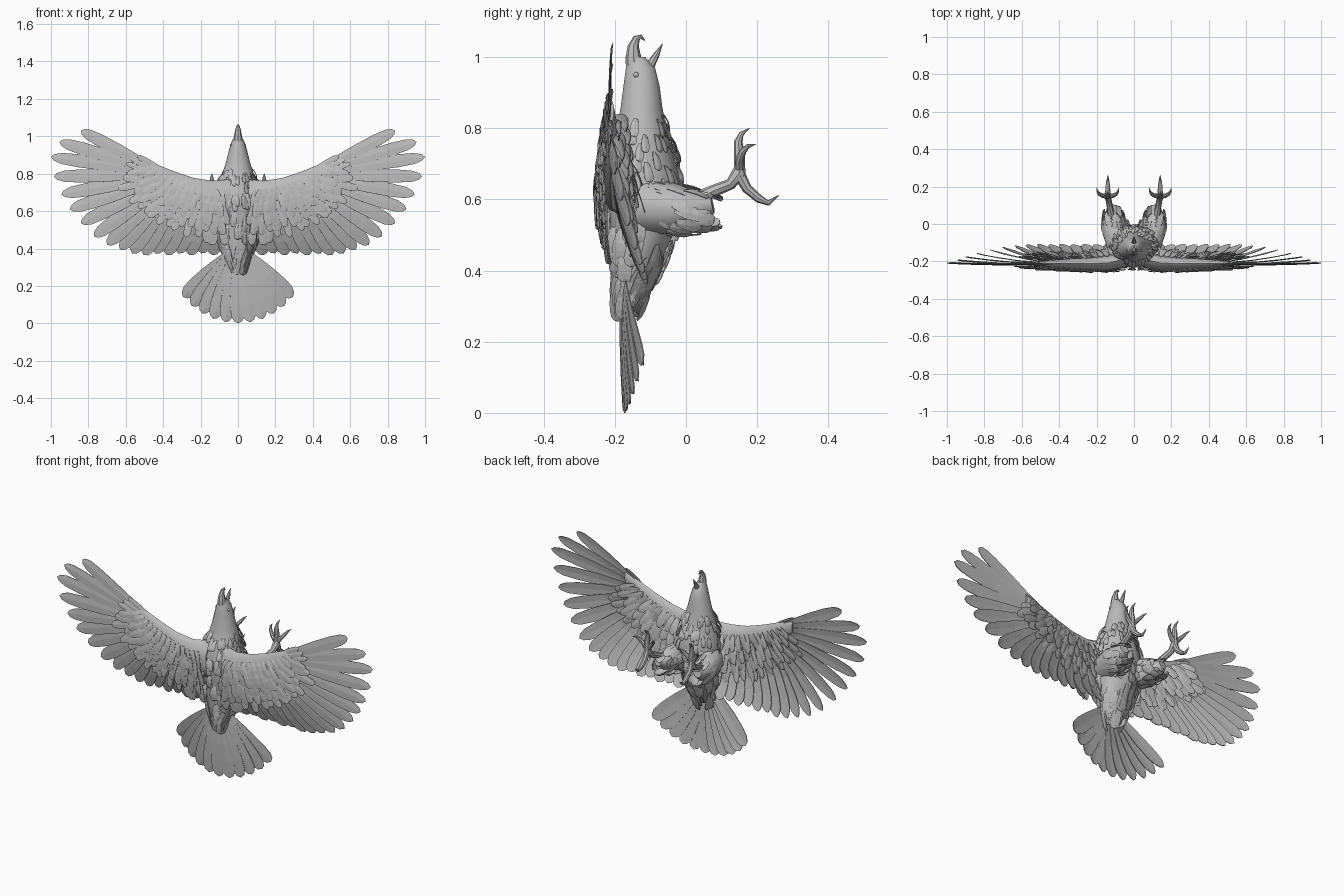
import bpy, bmesh, math, random
from mathutils import Vector as V

random.seed(4)
if "Cube" in bpy.data.objects:
    bpy.data.objects.remove(bpy.data.objects["Cube"])

grey = bpy.data.materials.new("plumage_grey")
grey.use_nodes = True
grey.diffuse_color = (0.5, 0.5, 0.5, 1)
grey.node_tree.nodes["Principled BSDF"].inputs["Base Color"].default_value = (0.5, 0.5, 0.5, 1)


def finish(name, bm, mirror=False, sheet=0, smooth=False):
    if not sheet:
        bmesh.ops.recalc_face_normals(bm, faces=bm.faces)
    mesh = bpy.data.meshes.new(name)
    bm.to_mesh(mesh)
    bm.free()
    mesh.materials.append(grey)
    ob = bpy.data.objects.new(name, mesh)
    bpy.context.collection.objects.link(ob)
    if smooth:
        bpy.ops.object.select_all(action='DESELECT')
        ob.select_set(True)
        bpy.context.view_layer.objects.active = ob
        bpy.ops.object.shade_smooth_by_angle(angle=math.radians(40))
    if sheet:
        mod = ob.modifiers.new("thickness", 'SOLIDIFY')
        mod.thickness = sheet
        mod.offset = 0
    if mirror:
        mod = ob.modifiers.new("mirror", 'MIRROR')
        mod.use_mirror_merge = False
    return ob


def loft(bm, rings):
    """Skin a list of point rings and cap both ends."""
    rows = [[bm.verts.new(p) for p in ring] for ring in rings]
    n = len(rows[0])
    for a, b in zip(rows, rows[1:]):
        for i in range(n):
            j = (i + 1) % n
            bm.faces.new((a[i], a[j], b[j], b[i]))
    bm.faces.new(rows[0])
    bm.faces.new(rows[-1])


def tube(bm, path, sides=8):
    """Round tube through (x, y, z, radius) points."""
    pts = [V(p[:3]) for p in path]
    rings = []
    for i, p in enumerate(pts):
        d = pts[min(i + 1, len(pts) - 1)] - pts[max(i - 1, 0)]
        u = d.cross(V((1, 0, 0))).normalized()
        w = d.cross(u).normalized()
        r = path[i][3]
        rings.append([p + r * (u * math.cos(a) + w * math.sin(a))
                      for a in (k * math.tau / sides for k in range(sides))])
    loft(bm, rings)


BLADE = ((0, .4), (.25, .75), (.5, .95), (.75, 1), (.9, .85), (.97, .5))


def feather(bm, base, tip, width, normal, bow=0.0, tilt=.003):
    """Leaf-shaped blade with a raised midrib."""
    d = tip - base
    side = d.cross(normal).normalized()
    up = side.cross(d).normalized()
    rows = []
    for t, w in BLADE:
        c = base + d * t + up * bow * math.sin(math.pi * t)
        s = side * w * width / 2
        rows.append([bm.verts.new(p) for p in (c - s - up * tilt, c + up * .002, c + s + up * tilt)])
    for a, b in zip(rows, rows[1:]):
        for k in (0, 1):
            bm.faces.new((a[k], a[k + 1], b[k + 1], b[k]))
    end = bm.verts.new(tip)
    for k in (0, 1):
        bm.faces.new((rows[-1][k], rows[-1][k + 1], end))


def lookup(table, t):
    """Linear interpolation of table rows by their first column."""
    for a, b in zip(table, table[1:]):
        if t <= b[0]:
            f = max(0, (t - a[0]) / (b[0] - a[0]))
            return [p + (q - p) * f for p, q in zip(a[1:], b[1:])]
    return list(table[-1][1:])


# Body: height, centre y, half depth, half width
BODY = [(.30, -.165, .02, .03), (.36, -.15, .05, .07), (.44, -.135, .072, .10),
        (.52, -.12, .095, .115), (.62, -.12, .113, .12), (.70, -.13, .105, .115),
        (.78, -.125, .075, .09), (.86, -.125, .06, .065), (.92, -.125, .052, .05),
        (.97, -.128, .042, .035), (1.0, -.138, .024, .018)]


def body_point(z, a):
    y, hy, hx = lookup(BODY, z)
    return V((hx * math.cos(a), y + hy * math.sin(a), z))


bm = bmesh.new()
loft(bm, [[body_point(r[0], k * math.tau / 14) for k in range(14)] for r in BODY])
finish("body", bm, smooth=True)

# Ruffled body feathers, shaggier toward the rump and belly
bm = bmesh.new()
for i in range(190):
    z = random.uniform(.36, .84)
    a = random.uniform(0, math.tau)
    out = V((math.cos(a), math.sin(a), 0))
    size = .05 + .06 * max(0, .75 - z) / .4
    p = body_point(z, a)
    low = body_point(max(.30, z - size), a)
    tip = V((low.x, low.y, z - size)) + out * random.uniform(.004, .016)
    feather(bm, p, tip, size * .48, out, .006)
finish("body_feathers", bm, sheet=.002)

# Hooked open beak
bm = bmesh.new()
tube(bm, [(0, -.143, .965, .026), (0, -.148, 1.0, .022), (0, -.148, 1.03, .016),
          (0, -.139, 1.053, .010), (0, -.126, 1.058, .006), (0, -.115, 1.046, .001)])
finish("upper_beak", bm, smooth=True)
bm = bmesh.new()
tube(bm, [(0, -.108, .95, .018), (0, -.099, .98, .013), (0, -.084, 1.005, .009), (0, -.066, 1.038, .001)])
finish("lower_beak", bm, smooth=True)
bm = bmesh.new()
bmesh.ops.create_icosphere(bm, subdivisions=2, radius=.008)
bmesh.ops.translate(bm, verts=bm.verts, vec=(.036, -.14, .95))
finish("eye", bm, mirror=True, smooth=True)

# Wing arm: x, centre z, half height, centre y, half depth
ARM = [(.04, .66, .11, -.185, .05), (.14, .67, .092, -.208, .04), (.24, .70, .078, -.212, .033),
       (.34, .735, .077, -.212, .028), (.44, .79, .062, -.212, .02), (.53, .85, .03, -.21, .008)]
bm = bmesh.new()
loft(bm, [[(x, y + hy * math.sin(a), z + hz * math.cos(a))
           for a in (k * math.tau / 10 for k in range(10))] for x, z, hz, y, hy in ARM])
finish("wing_arm", bm, mirror=True, smooth=True)

# Flight feathers: spread primaries, then an even row of secondaries
PRIMARY_TIPS = [(.84, 1.03), (.955, .97), (1.0, .89), (.985, .785), (.945, .69),
                (.90, .61), (.84, .535), (.77, .465), (.70, .42), (.63, .395)]


def flight_tip(x, z):
    drop = min(1, max(0, (.8 - z) / .43))
    return V((x, -.208 + .1 * drop ** 1.4, z))


bm = bmesh.new()
for i, (x, z) in enumerate(PRIMARY_TIPS):
    f = i / 9
    feather(bm, V((.45 - .1 * f, -.212, .83 - .10 * f)), flight_tip(x, z),
            .066 + .012 * f, V((0, -1, 0)), .004 + .012 * f)
finish("primary_feathers", bm, mirror=True, sheet=.003)
bm = bmesh.new()
for i in range(8):
    f = i / 7
    tip = flight_tip(.565 - .43 * f, .375 - .01 * (i % 2))
    feather(bm, V((.34 - .25 * f, -.21, .73 - .07 * f)), tip, .085, V((0, -1, 0)), .016)
finish("secondary_feathers", bm, mirror=True, sheet=.003)


# Covert feathers in overlapping rows on both faces of the wing
def coverts(name, face, rows, lift):
    bm = bmesh.new()
    for row in range(rows):
        for i in range(14):
            s = (i + .5 * (row % 2)) / 14
            x = .09 + .40 * s
            z, hz, y, hy = lookup(ARM, x)
            a = math.radians(-97 + 88 * s ** 1.3 + random.uniform(-9, 9))
            h = .5 - 1.3 * row / (rows - 1)
            base = V((x, y + face * hy * math.sqrt(1 - min(.9, h * h)), z + hz * h))
            size = .085 + .022 * row + random.uniform(-.01, .015)
            tip = base + V((math.cos(a) * size, face * random.uniform(0, lift), math.sin(a) * size))
            tip.y += .07 * max(0, .62 - tip.z)
            feather(bm, base, tip, .042, V((0, face, 0)), .006)
    finish(name, bm, mirror=True, sheet=.002)


coverts("back_coverts", -1, 5, .012)
coverts("under_coverts", 1, 4, .045)

# Small wrist feathers at the leading edge
bm = bmesh.new()
for i in range(3):
    feather(bm, V((.40, -.215 - .004 * i, .82 - .015 * i)),
            V((.54 + .03 * i, -.222 - .004 * i, .895 - .02 * i)), .03, V((0, -1, 0)))
finish("wrist_feathers", bm, mirror=True, sheet=.002)

# Tail fan
bm = bmesh.new()
for i in range(-5, 6):
    a = math.radians(10.3 * i)
    edge = abs(i) / 5
    tip = V((.375 * math.sin(a), -.172 + .052 * edge ** 1.5, .375 - .375 * math.cos(a)))
    feather(bm, V((.04 * math.sin(a), -.178, .385)), tip, .085, V((0, -1, 0)), .006, .004)
finish("tail_feathers", bm, sheet=.003)

# Thighs with shaggy trousers
THIGH = [(.07, -.11, .58, .08), (.105, -.03, .575, .07), (.12, .03, .575, .048), (.125, .075, .585, .024)]
bm = bmesh.new()
tube(bm, THIGH, 10)
finish("thigh", bm, mirror=True, smooth=True)
bm = bmesh.new()
for i in range(44):
    y = random.uniform(-.10, .035)
    x, z, r = lookup([(p[1], p[0], p[2], p[3]) for p in THIGH], y)
    a = i * 2.4
    out = V((math.cos(a), 0, math.sin(a)))
    base = V((x, y, z)) + out * r * .95
    tip = base + V((0, .072, -.014)) - out * r * .12
    feather(bm, base, tip, .038, out, .006)
finish("thigh_feathers", bm, mirror=True, sheet=.002)

# Shanks, toes and talons
bm = bmesh.new()
tube(bm, [(.12, .03, .60, .022), (.127, .08, .625, .017), (.135, .125, .643, .016), (.14, .15, .675, .021),
          (.14, .152, .695, .014)])
finish("shank", bm, mirror=True, smooth=True)
bm = bmesh.new()
tube(bm, [(.14, .15, .67, .016), (.14, .15, .73, .015), (.14, .147, .762, .012),
          (.14, .156, .785, .007), (.14, .178, .80, .001)])
tube(bm, [(.14, .15, .67, .017), (.14, .172, .63, .014), (.14, .205, .602, .012),
          (.14, .232, .59, .008), (.14, .262, .612, .001)])
for s in (-1, 1):
    tube(bm, [(.14, .15, .68, .014), (.14 + .025 * s, .15, .712, .012), (.14 + .045 * s, .16, .735, .010),
              (.14 + .055 * s, .174, .75, .006), (.14 + .06 * s, .196, .755, .001)])
finish("toes", bm, mirror=True, smooth=True)
